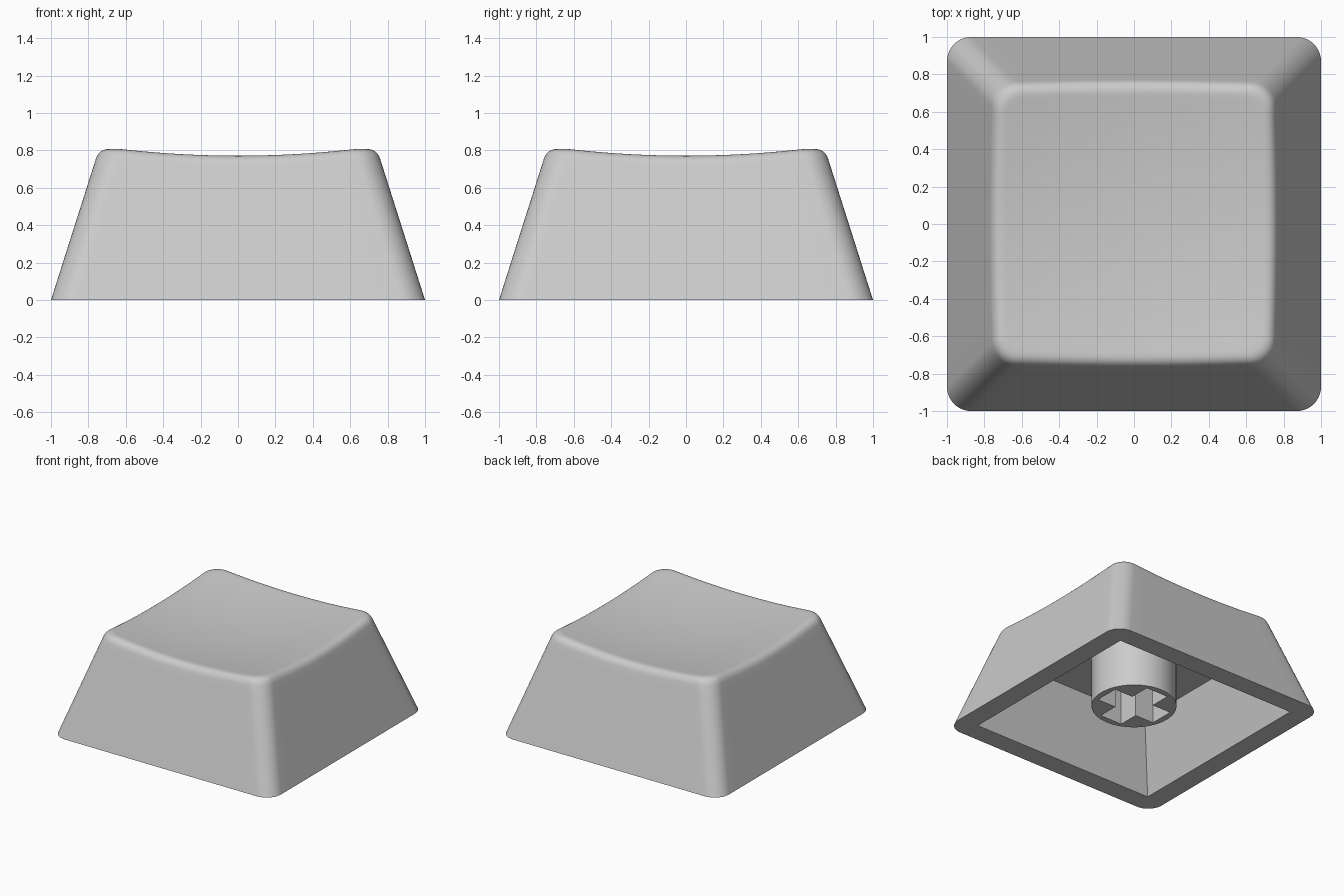
import bpy, bmesh, math
from mathutils import Vector

if "Cube" in bpy.data.objects:
    bpy.data.objects.remove(bpy.data.objects["Cube"])

TAPER = 0.318      # inward lean of the walls per unit of height
FILLET = 0.06      # size of the rounded top edge
CEILING = 0.54     # height of the cavity ceiling
STEM_Z = 0.11      # height of the stem's lower end

plastic = bpy.data.materials.new("grey plastic")
plastic.diffuse_color = (0.6, 0.6, 0.6, 1)
plastic.use_nodes = True
plastic.node_tree.nodes["Principled BSDF"].inputs["Base Color"].default_value = plastic.diffuse_color


def dish(x, y):
    """Height of the shallow spherical top."""
    return 0.725 + 0.095 * (x * x + y * y)


def outline(h, r, arc=10, side=16):
    """Rounded square of half width h and corner radius r."""
    pts = []
    for k in range(4):
        a0 = k * math.pi / 2
        c, s = round(math.cos(a0)), round(math.sin(a0))
        corner = []
        for i in range(arc + 1):
            a = math.pi / 2 * i / arc
            corner.append((h - r + r * math.cos(a), h - r + r * math.sin(a)))
        x0, y0 = corner[-1]
        for j in range(1, side):
            corner.append((x0 - 2 * (h - r) * j / side, y0))
        pts += [(c * x - s * y, s * x + c * y) for x, y in corner]
    return pts


def finish(bm, name):
    me = bpy.data.meshes.new(name)
    bm.to_mesh(me)
    bm.free()
    me.materials.append(plastic)
    ob = bpy.data.objects.new(name, me)
    bpy.context.collection.objects.link(ob)
    bpy.ops.object.select_all(action='DESELECT')
    ob.select_set(True)
    bpy.context.view_layer.objects.active = ob
    bpy.ops.object.shade_smooth_by_angle(angle=math.radians(30))
    return ob


# Cap shell: rings run from the cavity ceiling, under the rim, up the wall and over the top
n = len(outline(1, 0.13))


def wall_point(i, z, inset=0.0, r=0.13):
    x, y = outline(1 - TAPER * z - inset, r)[i]
    return Vector((x, y, z))


columns = []
for i in range(n):
    z = 0.8
    for _ in range(8):                       # where the wall meets the dish
        p = wall_point(i, z)
        z = dish(p.x, p.y)
    edge = wall_point(i, z)
    low = wall_point(i, z - FILLET * 0.95)
    top = wall_point(i, z, FILLET, 0.09)
    top.z = dish(top.x, top.y)
    col = [wall_point(i, CEILING, 0.165, 0), wall_point(i, 0, 0.165, 0)]
    col += [wall_point(i, low.z * f) for f in (0, 0.5, 0.93)]
    for j in range(8):                       # rounded top edge
        t = j / 7
        col.append(low * (1 - t) ** 2 + edge * (2 * t * (1 - t)) + top * t * t)
    for f in (0.96, 0.85, 0.7, 0.55, 0.4, 0.25, 0.1):   # dished top
        x, y = top.x * f, top.y * f
        col.append(Vector((x, y, dish(x, y))))
    columns.append(col)

bm = bmesh.new()
rings = [[bm.verts.new(c[k]) for c in columns] for k in range(len(columns[0]))]
for a, b in zip(rings, rings[1:]):
    for i in range(n):
        j = (i + 1) % n
        bm.faces.new((a[i], a[j], b[j], b[i]))
bm.faces.new(rings[-1])
bm.faces.new(rings[0][::-1])
bmesh.ops.remove_doubles(bm, verts=bm.verts, dist=1e-5)
bmesh.ops.recalc_face_normals(bm, faces=bm.faces)
finish(bm, "cap_shell")

# Stem: round post with a cross-shaped socket
L, W = 0.27, 0.10
cross = []
for k in range(4):
    c, s = round(math.cos(k * math.pi / 2)), round(math.sin(k * math.pi / 2))
    cross += [(c * x - s * y, s * x + c * y) for x, y in ((L, -W), (L, W), (W, W))]
circle = [(0.32 * math.cos(2 * math.pi * i / 64), 0.32 * math.sin(2 * math.pi * i / 64))
          for i in range(64)]

bm = bmesh.new()
loops = []
for loop in (circle, cross):
    vs = [bm.verts.new((x, y, STEM_Z)) for x, y in loop]
    loops += [bm.edges.new((vs[i], vs[(i + 1) % len(vs)])) for i in range(len(vs))]
bmesh.ops.triangle_fill(bm, edges=loops, use_beauty=True, normal=(0, 0, -1))
rim = [e for e in bm.edges if e.is_boundary]
ext = bmesh.ops.extrude_edge_only(bm, edges=rim)
for v in ext["geom"]:
    if isinstance(v, bmesh.types.BMVert):
        v.co.z = CEILING
bmesh.ops.recalc_face_normals(bm, faces=bm.faces)
bm.normal_update()
flat = max(bm.faces, key=lambda f: abs(f.normal.z))
if flat.normal.z > 0:
    bmesh.ops.reverse_faces(bm, faces=bm.faces)
finish(bm, "stem")
